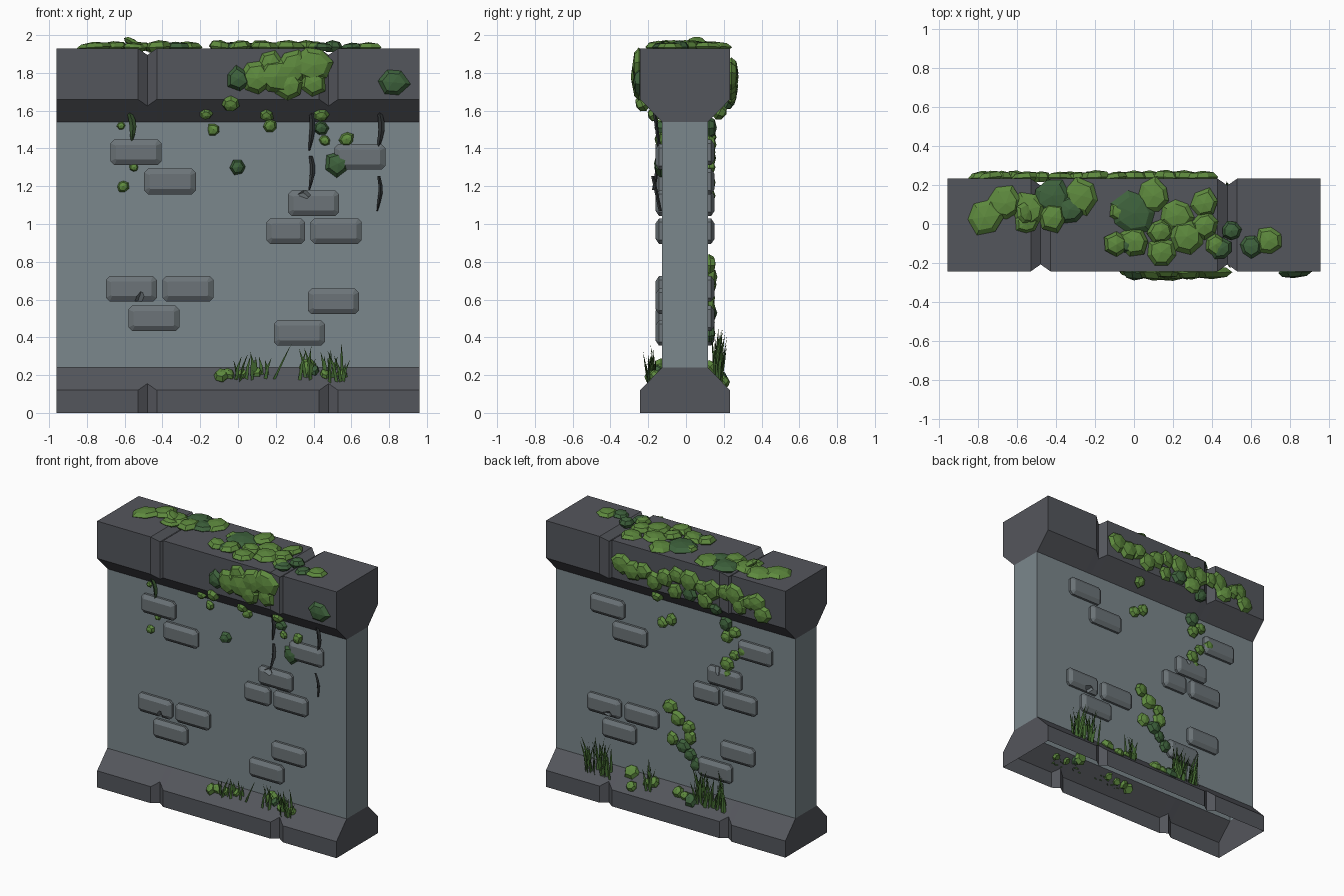
import bpy, bmesh, math, random
from mathutils import Vector, Matrix

if "Cube" in bpy.data.objects:
    bpy.data.objects.remove(bpy.data.objects["Cube"])
random.seed(4)
YC = -0.005          # the wall sits slightly towards the front


def mat(name, rgb):
    m = bpy.data.materials.new(name)
    m.diffuse_color = [((c / 255 + 0.055) / 1.055) ** 2.4 for c in rgb] + [1]
    m.use_nodes = True
    m.node_tree.nodes["Principled BSDF"].inputs["Base Color"].default_value = m.diffuse_color
    return m


WALL = mat("wall grey", (123, 135, 140))
STONE = mat("dark stone", (84, 86, 92))
BRICK = mat("brick grey", (108, 116, 120))
MOSS = mat("moss green", (94, 138, 62))
DARK = mat("dark moss", (62, 98, 60))
GRASS = mat("grass green", (66, 104, 48))
STEM = mat("dark stem", (52, 56, 58))
VINE = mat("vine green", (58, 88, 50))


def finish(name, bm, *mats):
    bmesh.ops.recalc_face_normals(bm, faces=bm.faces)
    me = bpy.data.meshes.new(name)
    bm.to_mesh(me)
    bm.free()
    for m in mats:
        me.materials.append(m)
    ob = bpy.data.objects.new(name, me)
    ob.location.y = YC
    bpy.context.collection.objects.link(ob)
    return ob


# Wall body: one profile lofted along x, pinched at the joints; open underneath
def section(x, d):
    half = [(.238 - d, 0), (.238 - d, .12 + d), (.1215, .24),
            (.1215, 1.54), (.238 - d, 1.66 - d), (.238 - d, 1.93 - d)]
    return [(x, -w, z) for w, z in half] + [(x, w, z) for w, z in reversed(half)]


bm = bmesh.new()
stations = [(-.96, 0), (-.53, 0), (-.48, .035), (-.43, 0),
            (.43, 0), (.48, .035), (.53, 0), (.96, 0)]
rings = [[bm.verts.new(p) for p in section(x, d)] for x, d in stations]
for a, b in zip(rings, rings[1:]):
    for i in range(11):
        bm.faces.new((a[i], a[i + 1], b[i + 1], b[i]))
for r in (rings[0], rings[-1]):
    for ids in ((0, 1, 2, 9, 10, 11), (2, 3, 8, 9), (3, 4, 5, 6, 7, 8)):
        bm.faces.new([r[i] for i in ids])
for f in bm.faces:
    zs = [v.co.z for v in f.verts]
    f.material_index = 0 if min(zs) > .23 and max(zs) < 1.55 else 1
finish("wall_body", bm, WALL, STONE)


# Raised bricks: clipped-corner outline stepping out to a smaller front face
def brick(bm, x, z, w, s):
    h, layers = .0675, []
    for inset, y in ((0, -.115), (0, -.138), (.028, -.157)):
        a, b, c = w / 2 - inset, h - inset, .02 if inset == 0 else .005
        pts = [(-a + c, -b), (a - c, -b), (a, -b + c), (a, b - c),
               (a - c, b), (-a + c, b), (-a, b - c), (-a, -b + c)]
        layers.append([bm.verts.new((s * (x + p), s * y, z + q)) for p, q in pts])
    for a, b in zip(layers, layers[1:]):
        for i in range(8):
            j = (i + 1) % 8
            bm.faces.new((a[i], a[j], b[j], b[i]))
    bm.faces.new(layers[0])
    bm.faces.new(layers[-1])


BRICKS = [(-.54, 1.38, .27), (-.36, 1.225, .275), (.645, 1.355, .27), (.40, 1.11, .27),
          (.253, .962, .205), (.52, .962, .27), (-.565, .657, .27), (-.265, .657, .27),
          (-.445, .5, .27), (.505, .59, .27), (.325, .423, .27)]
for s, side in ((1, "front"), (-1, "back")):
    bm = bmesh.new()
    for x, z, w in BRICKS:
        brick(bm, x, z, w, s)
    ob = finish(side + "_bricks", bm, BRICK)
    # Small chips knocked out of two bricks
    cut = bmesh.new()
    for x, z in ((.355, 1.17), (-.52, .60)):
        bmesh.ops.create_cone(cut, cap_ends=True, segments=4, radius1=.035, radius2=.035, depth=.06,
                              matrix=Matrix.Translation((s * x, s * -.165, z))
                              @ Matrix.Rotation(.6, 4, 'X') @ Matrix.Rotation(.3, 4, 'Y'))
    c = finish(side + "_chip_cutter", cut)
    c.hide_render = True
    c.hide_viewport = True
    mod = ob.modifiers.new("chips", 'BOOLEAN')
    mod.object, mod.operation, mod.solver = c, 'DIFFERENCE', 'EXACT'


# Front surface distance and outward normal at height z
def surface(z):
    if z < .12 or z > 1.66:
        return .238, Vector((0, -1, 0))
    if z < .24:
        return .358 - z, Vector((0, -1, 1)).normalized()
    if z > 1.54:
        return z - 1.422, Vector((0, -1, -.5)).normalized()
    return .1215, Vector((0, -1, 0))


# Moss clump: irregular faceted dome pressed against a surface
def clump(bm, pos, nrm, r, dark, height):
    n = random.choice((6, 7, 7))
    rot = nrm.to_track_quat('Z', 'Y').to_matrix()
    t0 = random.random() * 6
    jit = [random.uniform(.85, 1.12) for _ in range(n)]
    tilt = random.uniform(-.2, .2)
    layers = []
    for k, h in ((.7, -.45), (1, .15), (.72, .75)):
        ring = []
        for i in range(n):
            t = t0 + 2 * math.pi * i / n
            q = Vector((r * k * jit[i] * math.cos(t), r * k * jit[i] * math.sin(t),
                        height * (h + tilt * math.cos(t))))
            ring.append(bm.verts.new(Vector(pos) + rot @ q))
        layers.append(ring)
    top = bm.verts.new(Vector(pos) + rot @ Vector((0, 0, height)))
    fs = [bm.faces.new(layers[0])]
    for a, b in zip(layers, layers[1:]):
        fs += [bm.faces.new((a[i], a[(i + 1) % n], b[(i + 1) % n], b[i])) for i in range(n)]
    fs += [bm.faces.new((layers[2][i], layers[2][(i + 1) % n], top)) for i in range(n)]
    for f in fs:
        f.material_index = dark


# Moss on top: x, y, radius, dark
TOP = [(-.77, .04, .1, 0), (-.66, .11, .09, 0), (-.54, .08, .09, 0), (-.42, .15, .1, 1),
       (-.27, .15, .1, 0), (-.33, .08, .08, 1), (-.42, .04, .08, 0), (-.55, .01, .06, 0),
       (0, .06, .12, 1), (.1, .15, .09, 0), (-.07, .07, .06, 0), (.22, .05, .09, 0),
       (.36, .11, .08, 0), (.36, 0, .07, 0), (.27, -.06, .09, 0), (.14, -.14, .08, 0),
       (0, -.08, .08, 0), (-.09, -.1, .07, 0), (-.03, -.1, .045, 1), (.14, -.03, .07, 0),
       (.42, -.1, .06, 0), (.5, -.03, .05, 1), (.45, -.12, .06, 1), (.6, -.11, .06, 1),
       (.69, -.08, .07, 0)]
bm = bmesh.new()
for x, y, r, d in TOP:
    clump(bm, (x, y, 1.93), Vector((0, 0, 1)), r, d, random.uniform(.03, .045))
clump(bm, (-.56, .06, 1.955), Vector((.5, 0, .85)).normalized(), .06, 0, .025)
finish("top_moss", bm, MOSS, DARK)

# Moss on the two faces: x (seen facing that side), z, radius; negative radius = dark
FRONT = [(0, 1.77, -.065), (.1, 1.77, .09), (.2, 1.78, .1), (.3, 1.83, .09), (.4, 1.84, .1),
         (.17, 1.85, .07), (.27, 1.74, .08), (.4, 1.75, .075), (.82, 1.75, -.085),
         (-.04, 1.64, .045), (-.17, 1.585, .035), (-.13, 1.5, .035), (.15, 1.58, .04),
         (.17, 1.52, .035), (.44, 1.58, .04), (.44, 1.51, -.04), (.46, 1.44, .03),
         (.575, 1.45, .04), (.53, 1.32, -.068), (0, 1.3, -.042), (-.61, 1.41, .033),
         (-.62, 1.52, .022), (-.55, 1.3, .025), (-.61, 1.2, .032), (-.09, .19, .045),
         (-.05, .2, .035), (.02, .2, .03), (.1, .21, .03), (.37, .24, .05), (.4, .22, -.035),
         (.46, .2, .03), (.55, .2, .03)]
BACK = [(-.35, 1.79, .08), (-.26, 1.76, .08), (-.17, 1.78, .07), (-.08, 1.73, .07),
        (0, 1.78, .07), (.08, 1.7, .06), (.2, 1.8, .08), (.2, 1.71, -.06), (.1, 1.82, .06),
        (.3, 1.78, .06), (.38, 1.79, .08), (.32, 1.69, .07), (.4, 1.65, -.05), (.48, 1.8, .06),
        (.56, 1.8, .08), (.6, 1.73, .07), (.68, 1.78, .06), (.74, 1.79, .07), (.78, 1.72, .07),
        (-.1, 1.6, .045), (-.1, 1.38, .04), (-.03, 1.42, .045), (.41, 1.51, -.055),
        (.48, 1.46, .045), (.42, 1.42, .045), (.56, 1.35, .05), (.48, 1.3, .04),
        (.42, 1.22, .055), (.43, 1.15, .04), (-.04, .79, .055), (.02, .72, .06),
        (.11, .68, .045), (.12, .61, .055), (-.02, .56, .05), (.07, .53, -.055),
        (.12, .48, -.05), (.17, .42, -.05), (-.34, .23, .055), (-.3, .16, .04),
        (-.15, .21, .045), (-.2, .2, .03), (.05, .2, .045), (.11, .19, .035), (.17, .18, -.05)]
for s, side, data in ((1, "front", FRONT), (-1, "back", BACK)):
    bm = bmesh.new()
    for x, z, r in data:
        y, n = surface(z)
        h = random.uniform(.035, .05) if abs(r) > .045 else abs(r)
        clump(bm, (s * x, -s * y, z), Vector((n.x, s * n.y, n.z)), abs(r), int(r < 0), h)
    finish(side + "_moss", bm, MOSS, DARK)


# Grass tufts: x centre, spread, number of blades, height
def tufts(name, s, data):
    bm = bmesh.new()
    for cx, spread, count, hgt in data:
        for _ in range(count):
            x = s * (cx + random.uniform(-spread, spread))
            z = random.uniform(.155, .2)
            y = -s * (.352 - z)
            h = hgt * random.uniform(.55, 1.05)
            lean = Vector((random.uniform(-.3, .3) * h, -s * random.uniform(-.1, .2) * h, h))
            a = random.uniform(-.9, .9)
            w = Vector((math.cos(a), math.sin(a), 0)) * .009
            p = Vector((x, y, z))
            mid = p + lean * .55 + Vector((-lean.x * .2, 0, 0))
            v = [bm.verts.new(q) for q in (p - w, p + w, mid + w * .8, p + lean, mid - w * .8)]
            bm.faces.new(v)
    finish(name, bm, GRASS)


tufts("front_grass", 1, [(.04, .06, 8, .16), (.14, .02, 3, .13), (.36, .04, 6, .17), (.51, .07, 14, .17)])
tufts("back_grass", -1, [(-.58, .10, 34, .25), (-.2, .06, 10, .18), (.33, .13, 42, .25)])

# One long leaning blade at the front
bm = bmesh.new()
bm.faces.new([bm.verts.new(p) for p in ((.18, -.18, .17), (.195, -.18, .17), (.285, -.2, .37), (.23, -.19, .27))])
finish("long_blade", bm, GRASS)


# Hanging stems: thin tapered wavy strips in front of the wall
def stem(name, x, z0, z1, m, width, y0=-.16, y1=-.135):
    bm = bmesh.new()
    rows = []
    for i in range(5):
        t = i / 4
        cx = x + .01 * math.sin(4 * t) + .02 * t * (m is VINE)
        w = width * (.6 + .8 * t * (1 - t) * 2 - .35 * t)
        z, y = z0 + (z1 - z0) * t, y0 + (y1 - y0) * t
        rows.append([bm.verts.new(p) for p in ((cx - w, y, z), (cx, y - .01, z), (cx + w, y, z), (cx, y + .008, z))])
    for a, b in zip(rows, rows[1:]):
        for i in range(4):
            bm.faces.new((a[i], a[(i + 1) % 4], b[(i + 1) % 4], b[i]))
    bm.faces.new(rows[0])
    bm.faces.new(rows[-1])
    finish(name, bm, m)


stem("left_vine", -.575, 1.59, 1.44, VINE, .022)
stem("middle_stem_upper", .385, 1.61, 1.39, STEM, .018)
stem("middle_stem_lower", .385, 1.36, 1.18, STEM, .016, -.135, -.165)
stem("right_stem_upper", .75, 1.59, 1.40, STEM, .02)
stem("right_stem_lower", .745, 1.255, 1.07, STEM, .013, -.17, -.13)
